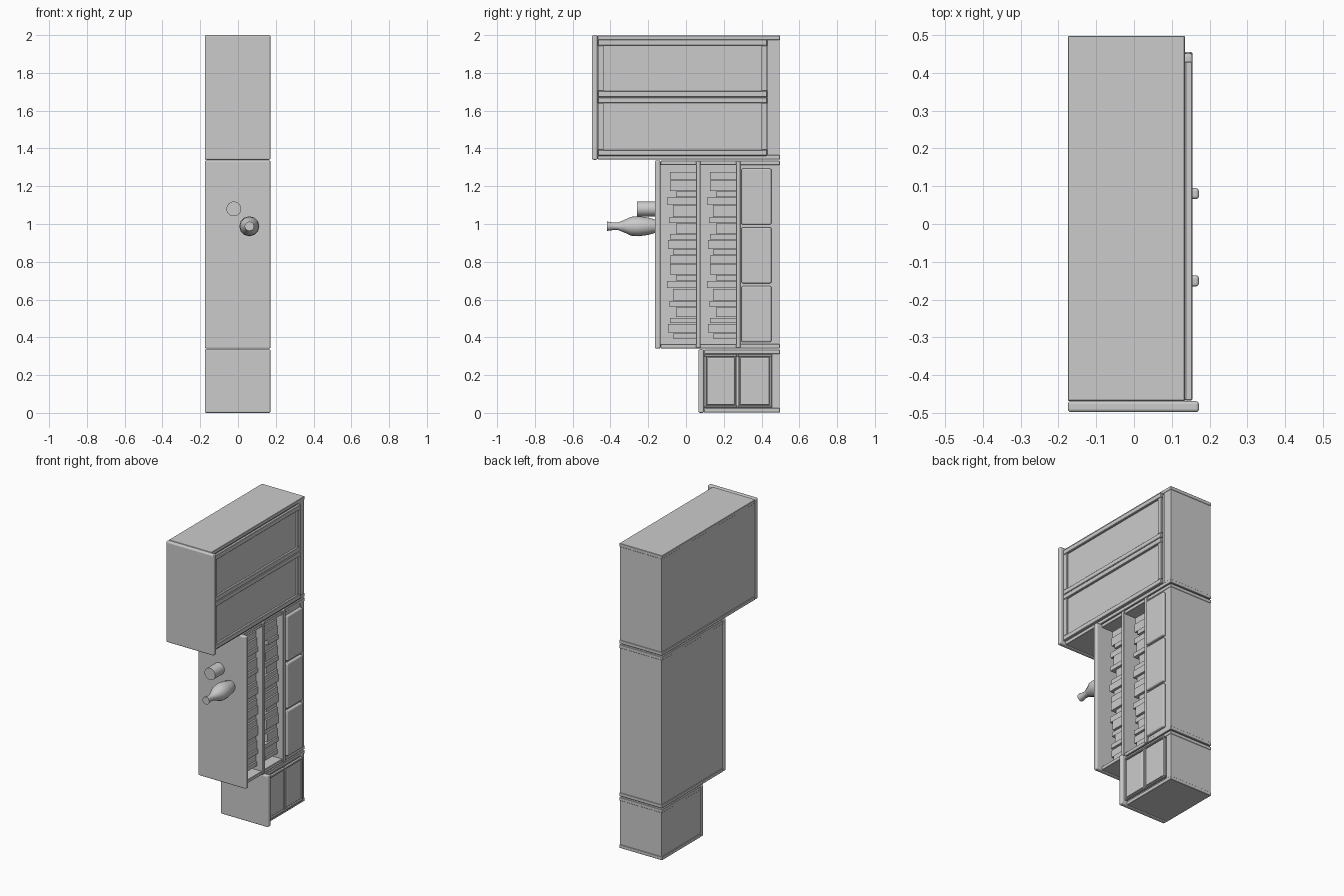
import bpy, bmesh, math

if "Cube" in bpy.data.objects:
    bpy.data.objects.remove(bpy.data.objects["Cube"])

grey = bpy.data.materials.new("plain grey")
grey.diffuse_color = (0.6, 0.6, 0.6, 1)
grey.use_nodes = True
grey.node_tree.nodes["Principled BSDF"].inputs["Base Color"].default_value = grey.diffuse_color

XB, XF, XD, XT = -0.175, 0.135, 0.155, 0.172   # back, carcass front, door front, top overhang
Y_END = 0.498


def box(name, x, y, z, bevel=0.0, segments=2):
    """Box from three (min, max) ranges, with optional rounded edges."""
    me = bpy.data.meshes.new(name)
    bm = bmesh.new()
    bmesh.ops.create_cube(bm, size=1)
    for v in bm.verts:
        v.co = [a + (c + 0.5) * (b - a) for c, (a, b) in zip(v.co, (x, y, z))]
    bm.to_mesh(me)
    bm.free()
    me.materials.append(grey)
    ob = bpy.data.objects.new(name, me)
    bpy.context.collection.objects.link(ob)
    if bevel:
        m = ob.modifiers.new("round", 'BEVEL')
        m.width, m.segments = bevel, segments
    return ob


def turned(name, x, z, profile, sides):
    """Lathe a (y, radius) profile round an axis along y."""
    me = bpy.data.meshes.new(name)
    bm = bmesh.new()
    rings = []
    for y, r in profile:
        rings.append([bm.verts.new((x + r * math.cos(a), y, z + r * math.sin(a)))
                      for a in (2 * math.pi * i / sides for i in range(sides))])
    for a, b in zip(rings, rings[1:]):
        for i in range(sides):
            j = (i + 1) % sides
            bm.faces.new((a[i], a[j], b[j], b[i]))
    bm.faces.new(rings[0])
    bm.faces.new(rings[-1])
    bmesh.ops.recalc_face_normals(bm, faces=bm.faces)
    bm.to_mesh(me)
    bm.free()
    me.materials.append(grey)
    ob = bpy.data.objects.new(name, me)
    bpy.context.collection.objects.link(ob)
    bpy.context.view_layer.objects.active = ob
    ob.select_set(True)
    bpy.ops.object.shade_smooth_by_angle(angle=math.radians(35))
    ob.select_set(False)


def carcass(name, top, z0, z1, kick):
    """Cabinet shell: top board, two sides, back, floor and kick board."""
    t = 0.025
    box(name + "_top_board", (XB, XT), (top, top + 0.029), (z0, z1), 0.008, 3)
    y = (top + 0.03, Y_END)
    box(name + "_low_side", (XB, XF), y, (z0 + 0.002, z0 + t), 0.002, 1)
    box(name + "_high_side", (XB, XF), y, (z1 - t, z1 - 0.002), 0.002, 1)
    inner = (z0 + t, z1 - t)
    box(name + "_back", (XB + 0.004, XB + 0.02), (top + 0.029, Y_END - 0.002), inner)
    box(name + "_base", (XB + 0.004, XF - 0.002), (kick, Y_END - 0.002), inner)


def door(name, y, z, w):
    """Framed door: two long rails, two end rails and a recessed panel."""
    (y0, y1), (z0, z1) = y, z
    for i, zz in enumerate(((z0, z0 + w), (z1 - w, z1))):
        box(f"{name}_rail_{i}", (XF, XD), y, zz, 0.003, 1)
    for i, yy in enumerate(((y0, y0 + w), (y1 - w, y1))):
        box(f"{name}_stile_{i}", (XF, XD - 0.002), yy, (z0 + w, z1 - w), 0.002, 1)
    box(name + "_panel", (XF - 0.01, XF + 0.006), (y0 + w, y1 - w), (z0 + w, z1 - w))


# Large cabinet with two framed doors
carcass("large_cabinet", -0.498, 1.34, 2.0, 0.432)
box("large_cabinet_core", (XB + 0.02, XF - 0.01), (-0.469, 0.432), (1.365, 1.975))
for i, z in enumerate(((1.361, 1.671), (1.673, 1.976))):
    door(f"large_door_{i}", (-0.467, 0.43), z, 0.031)

# Middle bookcase: open shelves over three drawers
carcass("bookcase", -0.165, 0.34, 1.337, 0.455)
for i, y in enumerate((0.053, 0.265)):
    box(f"bookcase_shelf_{i}", (XB + 0.02, XF + 0.008), (y, y + 0.024), (0.342, 1.335), 0.003, 1)
box("bookcase_drawer_core", (XB + 0.02, XF - 0.003), (0.289, 0.455), (0.365, 1.312))
for i in range(3):
    z = 0.375 + i * 0.311
    box(f"bookcase_drawer_{i}", (XF - 0.004, XD), (0.294, 0.452), (z, z + 0.296), 0.008, 3)

# Books: (thickness, height) pairs repeated along both shelves
books = [(.040, .138), (.055, .138), (.028, .106), (.036, .154), (.062, .122),
         (.028, .143), (.052, .106), (.028, .138), (.046, .148), (.028, .122)]
for row, y in enumerate((0.053, 0.265)):
    z = 1.275
    for i in range(20):
        t, h = books[i % 10]
        if z - t < 0.368:
            break
        box(f"book_{row}_{i}", (-0.12, 0.095 + 0.006 * (i % 3)), (y - h, y), (z - t, z))
        z -= t + 0.004

# Small cabinet with two drawers
carcass("small_cabinet", 0.066, 0.0, 0.337, 0.455)
box("small_cabinet_core", (XB + 0.02, XF - 0.01), (0.095, 0.455), (0.025, 0.312))
for i, y in enumerate(((0.097, 0.271), (0.274, 0.455))):
    door(f"small_drawer_frame_{i}", y, (0.026, 0.311), 0.012)
    box(f"small_drawer_{i}", (XF, XD - 0.003), (y[0] + 0.013, y[1] - 0.013),
        (0.042, 0.295), 0.006, 2)

# Ornaments standing on the bookcase
turned("vase", 0.06, 0.988, [(-0.165, 0.036), (-0.2, 0.046), (-0.25, 0.053), (-0.29, 0.05),
                             (-0.33, 0.032), (-0.36, 0.02), (-0.385, 0.02), (-0.418, 0.025)], 12)
turned("cup", -0.022, 1.08, [(-0.165, 0.039), (-0.26, 0.039)], 24)
